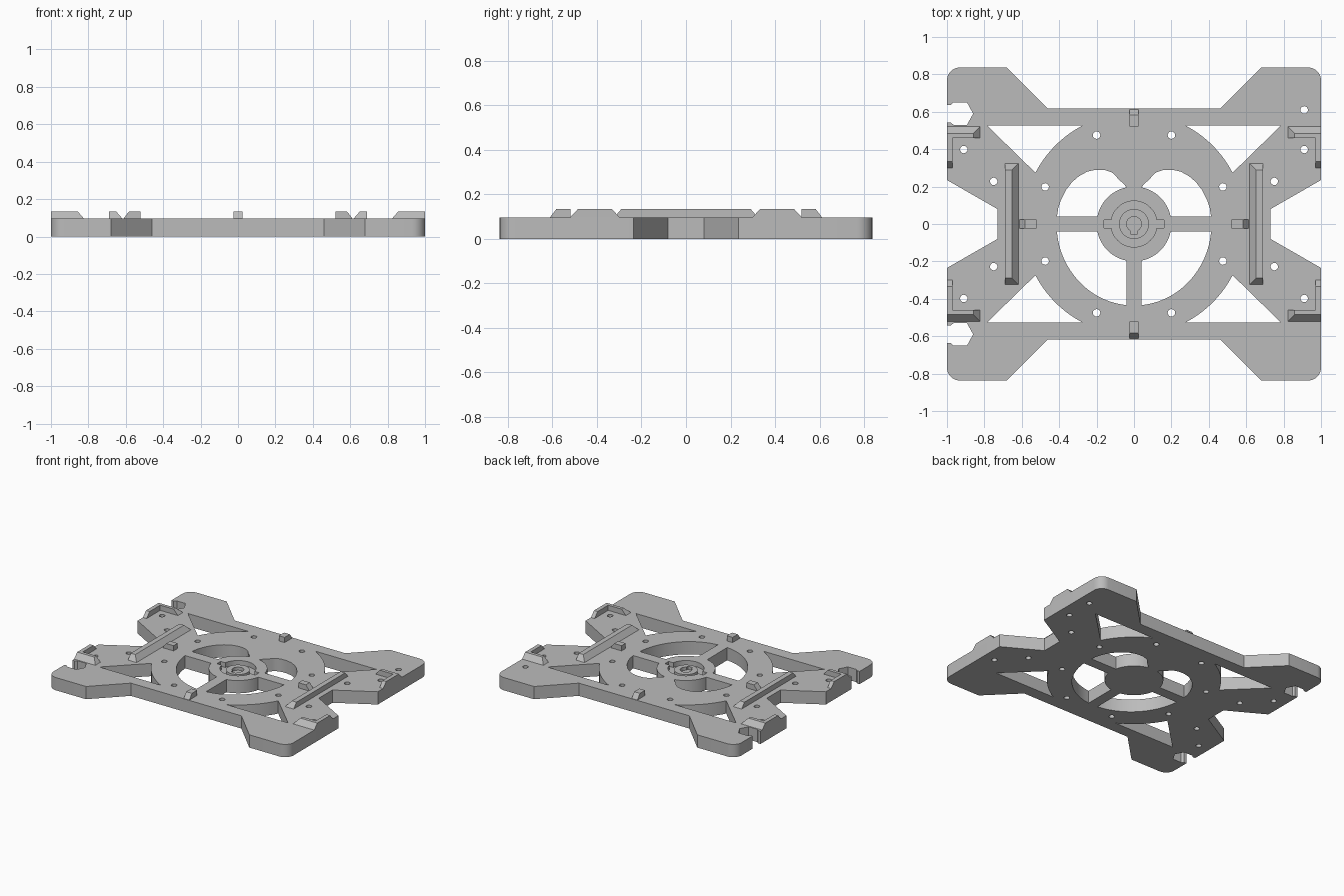
import bpy, bmesh, math

if "Cube" in bpy.data.objects:
    bpy.data.objects.remove(bpy.data.objects["Cube"])

T, TOP = 0.096, 0.135          # plate thickness, height of raised details
grey = bpy.data.materials.new("light grey")
grey.diffuse_color = (0.5, 0.5, 0.5, 1)
grey.use_nodes = True
grey.node_tree.nodes["Principled BSDF"].inputs["Base Color"].default_value = grey.diffuse_color


def arc(rx, ry, a0, a1, n):
    return [(rx * math.cos(math.radians(a0 + (a1 - a0) * i / n)),
             ry * math.sin(math.radians(a0 + (a1 - a0) * i / n))) for i in range(n + 1)]


def circle(x, y, r, n):
    return [(x + px, y + py) for px, py in arc(r, r, 0, 360, n)[:-1]]


def mirror(pts, sx, sy):
    return [(x * sx, y * sy) for x, y in pts]


def solid(name, sections):
    """Join rings of matching points (pts, z) into one closed solid per pair."""
    bm = bmesh.new()
    for low, z0, high, z1 in sections:
        a = [bm.verts.new((x, y, z0)) for x, y in low]
        b = [bm.verts.new((x, y, z1)) for x, y in high]
        n = len(a)
        bm.faces.new(a[::-1])
        bm.faces.new(b)
        for i in range(n):
            bm.faces.new((a[i], a[(i + 1) % n], b[(i + 1) % n], b[i]))
    bmesh.ops.recalc_face_normals(bm, faces=bm.faces)
    me = bpy.data.meshes.new(name)
    bm.to_mesh(me)
    bm.free()
    me.materials.append(grey)
    ob = bpy.data.objects.new(name, me)
    bpy.context.collection.objects.link(ob)
    return ob


def prism(pts, z0, z1):
    return (pts, z0, pts, z1)


def cut(ob, sections):
    cutter = solid("cutter", sections)
    cutter.hide_render = True
    mod = ob.modifiers.new("cut", 'BOOLEAN')
    mod.operation, mod.solver, mod.object = 'DIFFERENCE', 'EXACT', cutter
    bpy.context.view_layer.objects.active = ob
    bpy.ops.object.modifier_apply(modifier=mod.name)
    bpy.data.objects.remove(cutter)


def smooth(ob):
    bpy.ops.object.select_all(action='DESELECT')
    ob.select_set(True)
    bpy.context.view_layer.objects.active = ob
    bpy.ops.object.shade_smooth_by_angle(angle=math.radians(25))


QUADS = [(1, 1), (-1, 1), (-1, -1), (1, -1)]

# Base plate outline: one quarter, mirrored around
corner = [(0.93 + x, 0.767 + y) for x, y in arc(0.07, 0.07, 0, 90, 8)]
quarter = [(0.73, 0.08), (1.0, 0.235)] + corner + [(0.68, 0.837), (0.46, 0.617)]
outline = []
for sx, sy in QUADS:
    q = mirror(quarter, sx, sy)
    outline += q if sx * sy > 0 else q[::-1]
plate = solid("base_plate", [prism(outline, 0, T)])

through = []
# Corner triangles bounded by the outer ring
a = math.degrees(math.asin(0.527 / 0.594))
triangle = [(0.786, 0.527)] + arc(0.594, 0.594, a, 90 - a, 16)
# Ring windows between the spokes
hub = arc(0.2, 0.2, 78.5, 11.5, 12)
front_window = arc(0.414, 0.436, 5.3, 84.6, 24) + hub
back_window = [(0.412, 0.04), (0.405, 0.085), (0.39, 0.13), (0.365, 0.18), (0.33, 0.225),
               (0.295, 0.255), (0.25, 0.28), (0.205, 0.29), (0.16, 0.29), (0.12, 0.277),
               (0.1, 0.26), (0.08, 0.235), (0.06, 0.22)] + hub
# Side notches
notch = [(-1.1, 0.635), (-0.98, 0.635), (-0.965, 0.65), (-0.893, 0.65), (-0.86, 0.59),
         (-0.893, 0.53), (-0.965, 0.53), (-0.98, 0.543), (-1.1, 0.543)]
holes = [(0.2, 0.475), (0.475, 0.198), (0.75, 0.228), (0.91, 0.398)]
for sx, sy in QUADS:
    window = back_window if sy > 0 else front_window
    shapes = [triangle, window] + [circle(x, y, 0.02, 16) for x, y in holes]
    through += [mirror(s, sx, sy) for s in shapes]
through += [notch, mirror(notch, 1, -1), circle(0.91, 0.61, 0.02, 16)]
cut(plate, [prism(s, -0.05, 0.2) for s in through])

# Round hub recess with two side slots
b = math.degrees(math.asin(0.022 / 0.123))
recess = (arc(0.123, 0.123, b, 180 - b, 32) + [(-0.16, 0.022), (-0.16, -0.022)]
          + arc(0.123, 0.123, 180 + b, 360 - b, 32) + [(0.16, -0.022), (0.16, 0.022)])
cut(plate, [prism(recess, 0.06, 0.2)])
smooth(plate)

# Hub post with keyhole
post = solid("hub_post", [prism(circle(0, 0, 0.08, 40), 0.05, 0.085)])
keyhole = arc(0.04, 0.04, -60, 240, 24) + [(-0.02, -0.053), (0.02, -0.053)]
cut(post, [prism(keyhole, 0.062, 0.2)])
smooth(post)


def rect(x0, x1, y0, y1):
    return [(x0, y0), (x1, y0), (x1, y1), (x0, y1)]


Z = T - 0.004
# Long rails, sloped inward and at both ends
for s, side in ((-1, "left"), (1, "right")):
    solid(side + "_rail", [(mirror(rect(0.615, 0.69, -0.327, 0.327), s, 1), Z,
                            mirror(rect(0.652, 0.69, -0.29, 0.29), s, 1), TOP)])

# Small stops, sloped on the outer end
low, high = rect(-0.024, 0.024, 0.52, 0.615), rect(-0.024, 0.024, 0.52, 0.582)
for i, name in enumerate(("back", "left", "front", "right")):
    c, s = round(math.cos(i * math.pi / 2)), round(math.sin(i * math.pi / 2))
    turn = lambda pts: [(x * c - y * s, x * s + y * c) for x, y in pts]
    solid(name + "_stop", [(turn(low), Z, turn(high), TOP)])

# L-shaped corner brackets with sloped outer faces and ends
foot = [(1, 0.525), (0.82, 0.525), (0.82, 0.46), (0.97, 0.46), (0.97, 0.295), (1, 0.295)]
crest = [(1, 0.485), (0.858, 0.485), (0.858, 0.46), (0.97, 0.46), (0.97, 0.333), (1, 0.333)]
for sx, sy in QUADS:
    name = ("back" if sy > 0 else "front") + ("_right" if sx > 0 else "_left") + "_bracket"
    solid(name, [(mirror(foot, sx, sy), Z, mirror(crest, sx, sy), TOP)])
